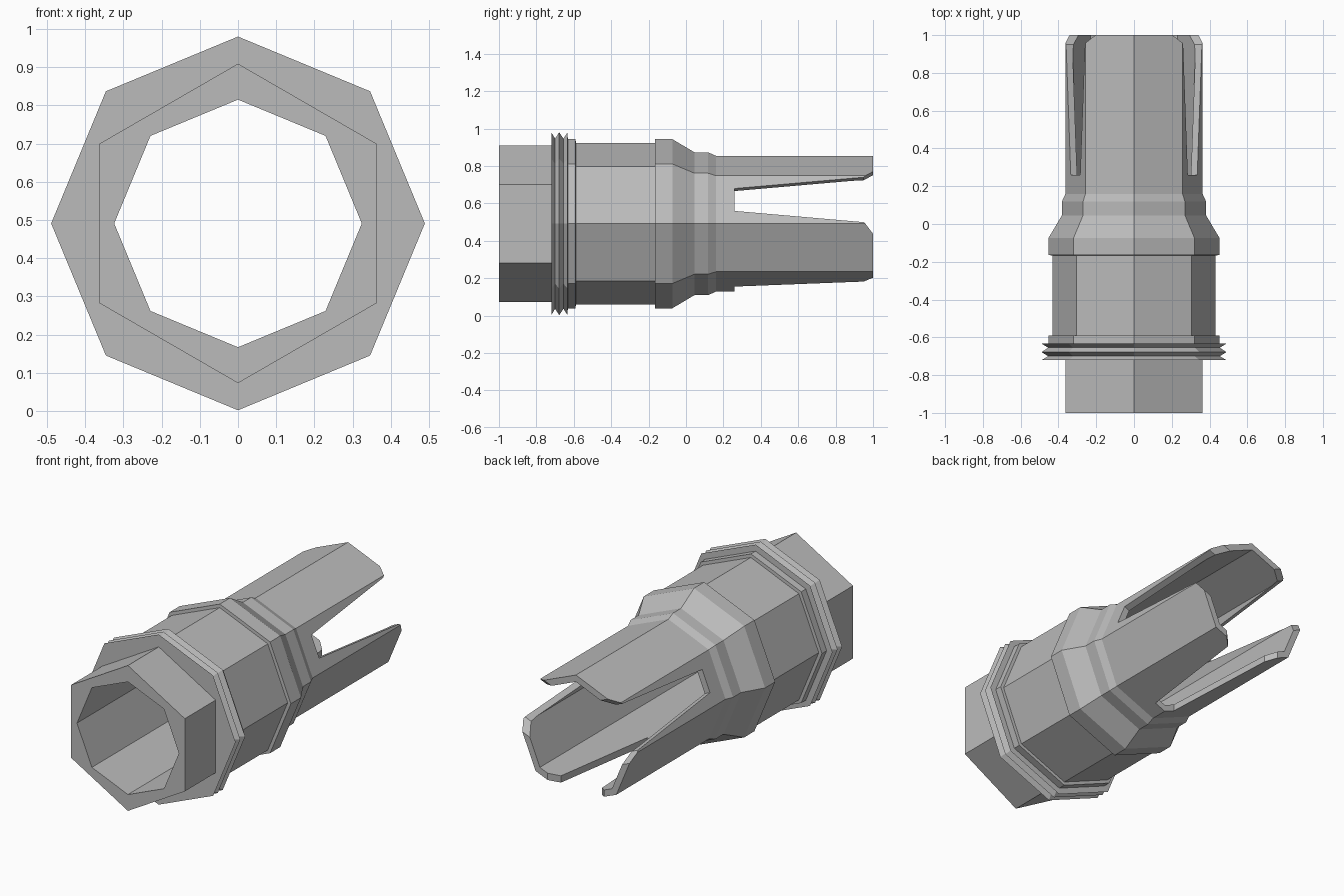
import bpy, bmesh, math
from mathutils import Matrix, Vector

if "Cube" in bpy.data.objects:
    bpy.data.objects.remove(bpy.data.objects["Cube"])

CZ = 0.491  # height of the long axis

metal = bpy.data.materials.new("grey_metal")
metal.diffuse_color = (0.5, 0.5, 0.5, 1)
metal.use_nodes = True
metal.node_tree.nodes["Principled BSDF"].inputs["Base Color"].default_value = metal.diffuse_color


def make_object(name, bm):
    bmesh.ops.recalc_face_normals(bm, faces=bm.faces[:])
    me = bpy.data.meshes.new(name)
    bm.to_mesh(me)
    bm.free()
    me.materials.append(metal)
    ob = bpy.data.objects.new(name, me)
    bpy.context.collection.objects.link(ob)
    return ob


def lathe(name, profile, sides):
    """Capped solid around the y axis from (y, radius) pairs, one corner at the top."""
    bm = bmesh.new()
    rings = []
    for y, r in profile:
        angles = [math.pi / 2 + 2 * math.pi * i / sides for i in range(sides)]
        rings.append([bm.verts.new((r * math.cos(a), y, CZ + r * math.sin(a))) for a in angles])
    for a, b in zip(rings, rings[1:]):
        for i in range(sides):
            j = (i + 1) % sides
            bm.faces.new((a[i], a[j], b[j], b[i]))
    bm.faces.new(rings[0])
    bm.faces.new(rings[-1])
    return make_object(name, bm)


def slot_cutter(name, degrees):
    """Widening slot with flared mouth, pushed outwards from the axis."""
    outline = [(0.26, 0.065), (0.95, 0.13), (1.0, 0.18), (1.1, 0.28)]
    points = [(w, y) for y, w in outline] + [(-w, y) for y, w in reversed(outline)]
    a = math.radians(degrees)
    out = Vector((math.cos(a), 0, math.sin(a)))
    side = Vector((-math.sin(a), 0, math.cos(a)))
    bm = bmesh.new()
    loops = []
    for r in (0.12, 0.6):
        loops.append([bm.verts.new(out * r + side * w + Vector((0, y, CZ))) for w, y in points])
    n = len(points)
    for i in range(n):
        j = (i + 1) % n
        bm.faces.new((loops[0][i], loops[0][j], loops[1][j], loops[1][i]))
    bm.faces.new(loops[0])
    bm.faces.new(loops[1])
    return make_object(name, bm)


def combine(target, tool, operation):
    mod = target.modifiers.new(tool.name, 'BOOLEAN')
    mod.object = tool
    mod.operation = operation
    mod.solver = 'EXACT'
    bpy.context.view_layer.objects.active = target
    bpy.ops.object.modifier_apply(modifier=mod.name)
    bpy.data.objects.remove(tool)


# Octagonal barrel: toothed flange, collars, shoulder and prong tube
body = lathe("muzzle_body", [
    (-0.72, 0.489), (-0.70, 0.455), (-0.678, 0.489), (-0.655, 0.455), (-0.633, 0.489),
    (-0.632, 0.452), (-0.59, 0.452), (-0.589, 0.432), (-0.166, 0.432), (-0.165, 0.452),
    (-0.073, 0.452), (0.045, 0.382), (0.118, 0.382), (0.16, 0.363), (1.0, 0.363)], 8)

# Hexagonal wrench end
combine(body, lathe("hex_end", [(-1.0, 0.418), (-0.705, 0.418)], 6), 'UNION')

# Through bore
combine(body, lathe("bore", [(-1.2, 0.324), (1.2, 0.324)], 8), 'DIFFERENCE')

# Three slots that leave three prongs
for name, angle in (("slot_right", 22.5), ("slot_left", 157.5), ("slot_bottom", 270)):
    combine(body, slot_cutter(name, angle), 'DIFFERENCE')
